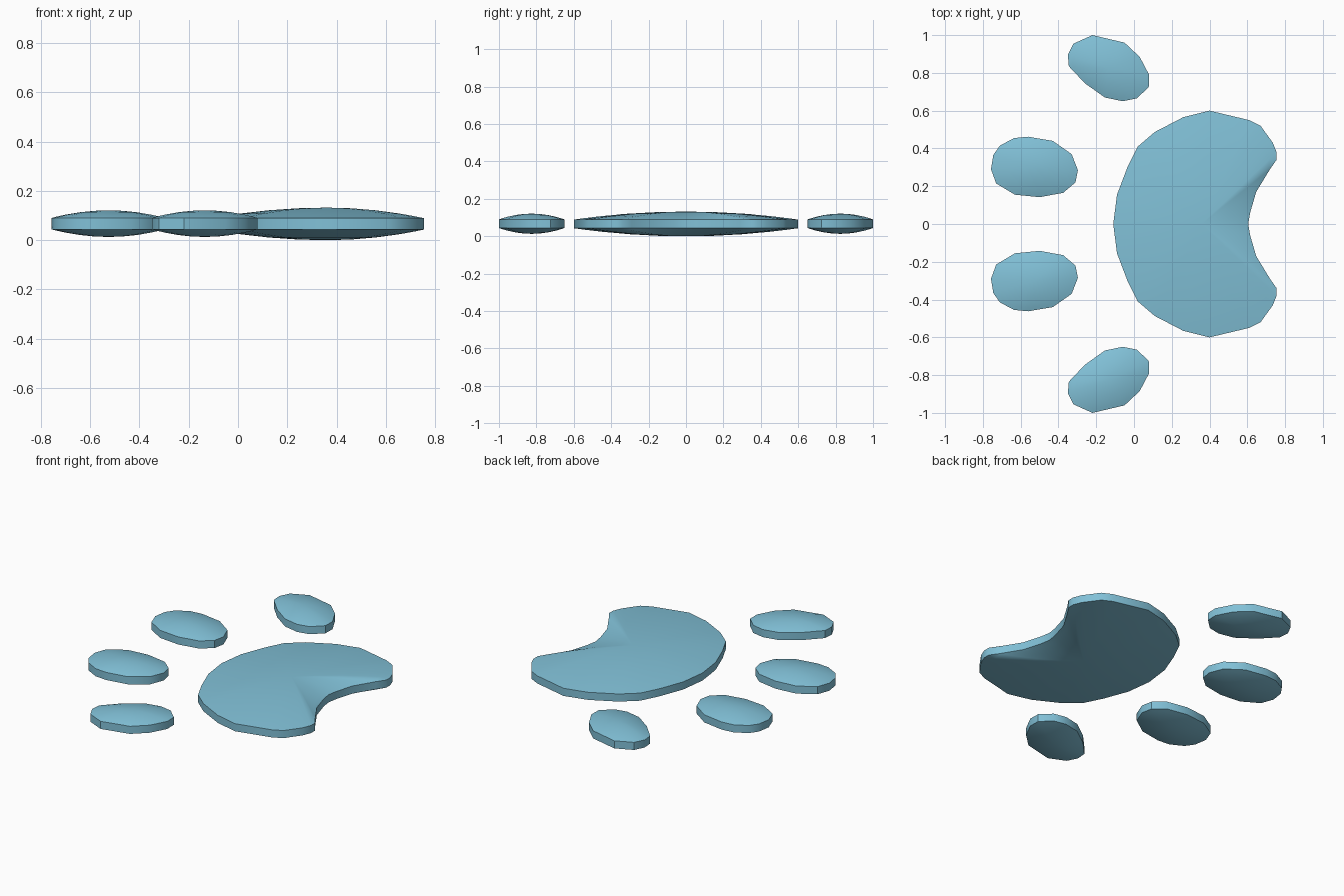
import bpy, bmesh, math

if "Cube" in bpy.data.objects:
    bpy.data.objects.remove(bpy.data.objects["Cube"])

mat = bpy.data.materials.new("soft_blue")
mat.diffuse_color = (0.22, 0.53, 0.68, 1)
mat.use_nodes = True
mat.node_tree.nodes["Principled BSDF"].inputs["Base Color"].default_value = mat.diffuse_color


def pad(name, outline, centre, mid_z, dome, band=0.023):
    """Thin cushion: upright rim band with a shallow dome above and below."""
    cx, cy = centre
    levels = [1, 0.9, 0.75, 0.5, 0.25]
    profile = [(s, mid_z - band - dome * (1 - s * s)) for s in reversed(levels)]
    profile += [(s, mid_z + band + dome * (1 - s * s)) for s in levels]
    bm = bmesh.new()
    rings = [[bm.verts.new((cx + (x - cx) * s, cy + (y - cy) * s, z))
              for x, y in outline] for s, z in profile]
    n = len(outline)
    for a, b in zip(rings, rings[1:]):
        for i in range(n):
            j = (i + 1) % n
            bm.faces.new((a[i], a[j], b[j], b[i]))
    for ring, z in ((rings[0], mid_z - band - dome), (rings[-1], mid_z + band + dome)):
        tip = bm.verts.new((cx, cy, z))
        for i in range(n):
            bm.faces.new((ring[i], ring[(i + 1) % n], tip))
    bmesh.ops.recalc_face_normals(bm, faces=bm.faces)
    me = bpy.data.meshes.new(name)
    bm.to_mesh(me)
    bm.free()
    ob = bpy.data.objects.new(name, me)
    bpy.context.collection.objects.link(ob)
    me.materials.append(mat)
    bpy.ops.object.select_all(action='DESELECT')
    bpy.context.view_layer.objects.active = ob
    ob.select_set(True)
    bpy.ops.object.shade_smooth_by_angle(angle=math.radians(35))
    return ob


# Main kidney-shaped pad: half outline mirrored across y = 0
half = [(0.605, 0), (0.615, 0.06), (0.647, 0.17), (0.72, 0.29), (0.755, 0.34),
        (0.755, 0.38), (0.735, 0.43), (0.67, 0.52), (0.61, 0.55), (0.40, 0.60),
        (0.26, 0.565), (0.11, 0.487), (0.02, 0.41), (-0.035, 0.30),
        (-0.09, 0.155), (-0.11, 0)]
main = half + [(x, -y) for x, y in reversed(half[1:-1])]
pad("main_pad", main, (0.36, 0), 0.066, 0.043)

# Toe pads: one pair of outlines, mirrored to the other side
outer = [(-0.35, 0.895), (-0.32, 0.955), (-0.22, 1.0), (-0.05, 0.96), (0.03, 0.885),
         (0.08, 0.79), (0.078, 0.725), (0.015, 0.665), (-0.06, 0.65),
         (-0.155, 0.67), (-0.26, 0.745), (-0.345, 0.835)]
inner = [(-0.757, 0.29), (-0.745, 0.365), (-0.71, 0.415), (-0.635, 0.455), (-0.56, 0.462),
         (-0.43, 0.44), (-0.33, 0.37), (-0.297, 0.285), (-0.31, 0.22),
         (-0.375, 0.165), (-0.50, 0.142), (-0.63, 0.155), (-0.73, 0.215)]
for label, side in (("left", 1), ("right", -1)):
    for name, pts, c in (("outer_toe", outer, (-0.135, 0.825)),
                         ("inner_toe", inner, (-0.525, 0.30))):
        pad(f"{name}_{label}", [(x, y * side) for x, y in pts],
            (c[0], c[1] * side), 0.067, 0.031)
